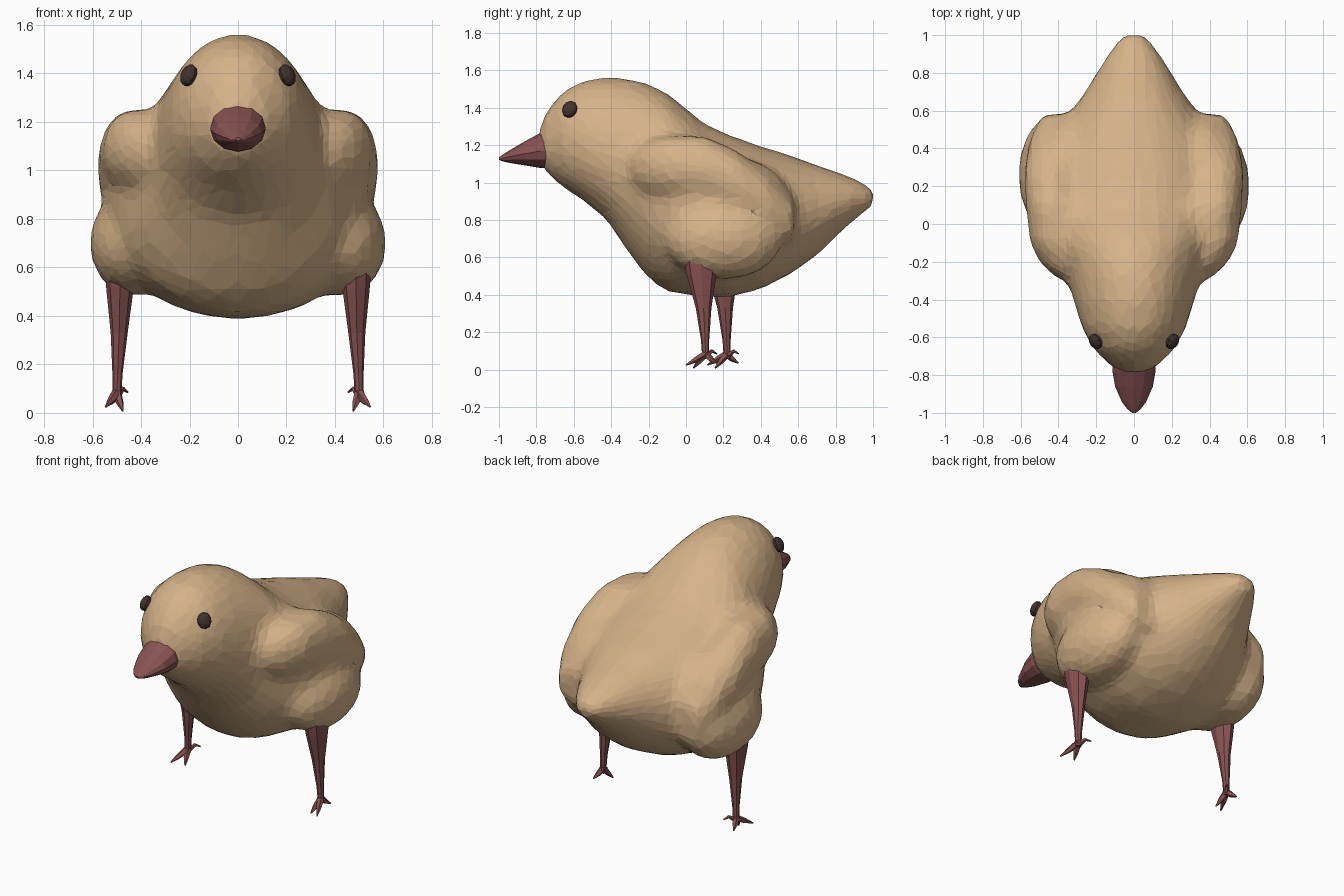
import bpy, bmesh, math
from mathutils import Vector, Matrix

if "Cube" in bpy.data.objects:
    bpy.data.objects.remove(bpy.data.objects["Cube"])


def material(name, rgb):
    m = bpy.data.materials.new(name)
    m.diffuse_color = (*rgb, 1)
    m.use_nodes = True
    m.node_tree.nodes["Principled BSDF"].inputs["Base Color"].default_value = m.diffuse_color
    return m


TAN = material("tan feathers", (0.67, 0.45, 0.25))
RED = material("dusky red", (0.25, 0.085, 0.085))
DARK = material("dark brown eye", (0.055, 0.033, 0.027))


def make_object(name, bm, mat):
    bmesh.ops.recalc_face_normals(bm, faces=bm.faces)
    me = bpy.data.meshes.new(name)
    bm.to_mesh(me)
    bm.free()
    me.materials.append(mat)
    ob = bpy.data.objects.new(name, me)
    bpy.context.collection.objects.link(ob)
    return ob


def skin(bm, rings):
    """Join rings of points into a closed tube."""
    vs = [[bm.verts.new(p) for p in r] for r in rings]
    n = len(vs[0])
    for a, b in zip(vs, vs[1:]):
        for i in range(n):
            bm.faces.new((a[i], a[(i + 1) % n], b[(i + 1) % n], b[i]))
    bm.faces.new(vs[0])
    bm.faces.new(vs[-1])


def egg_ring(y, cx, half, top, wide, bottom, n):
    """Cross-section across y, widest at height 'wide'."""
    pts = []
    for i in range(n):
        a = 2 * math.pi * i / n
        s = math.sin(a)
        h = top - wide if s > 0 else wide - bottom
        pts.append((cx + half * math.cos(a), y, wide + h * s))
    return pts


def ball(bm, centre, radii):
    bmesh.ops.create_uvsphere(bm, u_segments=16, v_segments=12, radius=1,
                              matrix=Matrix.Translation(centre) @ Matrix.Diagonal((*radii, 1)))


def rod(bm, points, radii, n=5):
    """Tapered toe through points; rings lie across its direction."""
    rings = []
    for i, p in enumerate(points):
        d = Vector(points[min(i + 1, len(points) - 1)]) - Vector(points[max(i - 1, 0)])
        m = Matrix.Translation(p) @ d.to_track_quat('Z', 'Y').to_matrix().to_4x4()
        rings.append([m @ Vector((radii[i] * math.cos(2 * math.pi * k / n),
                                  radii[i] * math.sin(2 * math.pi * k / n), 0)) for k in range(n)])
    skin(bm, rings)


# Body: head, trunk and tail as one loft (y, half width, top, widest, bottom)
trunk = [(-0.79, 0.055, 1.265, 1.20, 1.125), (-0.752, 0.125, 1.375, 1.20, 1.055),
         (-0.66, 0.218, 1.488, 1.22, 0.975), (-0.55, 0.277, 1.548, 1.20, 0.905),
         (-0.42, 0.317, 1.566, 1.14, 0.795), (-0.30, 0.352, 1.556, 1.05, 0.615),
         (-0.20, 0.41, 1.53, 0.90, 0.485), (-0.10, 0.47, 1.48, 0.82, 0.415),
         (0.00, 0.50, 1.40, 0.78, 0.40), (0.10, 0.52, 1.315, 0.76, 0.39),
         (0.22, 0.52, 1.26, 0.76, 0.385), (0.40, 0.48, 1.195, 0.77, 0.43),
         (0.55, 0.37, 1.15, 0.80, 0.505), (0.70, 0.26, 1.095, 0.85, 0.61),
         (0.82, 0.19, 1.055, 0.89, 0.73), (0.93, 0.12, 1.01, 0.92, 0.82),
         (1.015, 0.05, 0.955, 0.925, 0.885)]
body_bm = bmesh.new()
skin(body_bm, [egg_ring(y, 0, w, t, c, b, 24) for y, w, t, c, b in trunk])

# Folded wings, sloping down to the back (y, centre x, half width, centre z, half height)
wing = [(-0.29, 0.36, 0.05, 1.08, 0.07), (-0.22, 0.39, 0.10, 1.08, 0.135),
        (-0.10, 0.42, 0.135, 1.085, 0.17), (0.10, 0.43, 0.145, 1.07, 0.185),
        (0.27, 0.43, 0.155, 1.00, 0.175), (0.44, 0.41, 0.15, 0.89, 0.165),
        (0.58, 0.37, 0.12, 0.79, 0.12)]
for s, dy in ((1, 0.0), (-1, 0.06)):
    skin(body_bm, [egg_ring(y, s * x, w, z + h, z, z - h, 16) for y, x, w, z, h in wing])
    # Thigh, then flank between wing and thigh, then shoulder
    ball(body_bm, (s * 0.43, 0.20 + dy, 0.70), (0.185, 0.32, 0.22))
    ball(body_bm, (s * 0.37, 0.20, 0.88), (0.18, 0.37, 0.27))
    ball(body_bm, (s * 0.28, -0.02, 1.11), (0.16, 0.21, 0.16))
body = make_object("body", body_bm, TAN)
# Fuse the lumps into one soft, low-poly skin
mod = body.modifiers.new("fuse", 'REMESH')
mod.mode = 'VOXEL'
mod.voxel_size = 0.03
mod = body.modifiers.new("soften", 'SMOOTH')
mod.factor = 0.5
mod.iterations = 12
mod = body.modifiers.new("facets", 'DECIMATE')
mod.ratio = 0.15

# Beak
bm = bmesh.new()
beak = [(-0.70, 0.11, 1.29, 1.175, 1.075), (-0.775, 0.115, 1.268, 1.17, 1.078),
        (-0.86, 0.10, 1.222, 1.155, 1.092), (-0.94, 0.065, 1.175, 1.14, 1.105),
        (-0.98, 0.035, 1.15, 1.13, 1.114), (-1.0, 0.01, 1.136, 1.13, 1.122)]
skin(bm, [egg_ring(y, 0, w, t, c, b, 12) for y, w, t, c, b in beak])
make_object("beak", bm, RED)

# Leg rings (centre x, centre y, half width, half depth, z)
shin = [(0.485, 0.08, 0.065, 0.095, 0.61), (0.487, 0.083, 0.056, 0.08, 0.51),
        (0.49, 0.094, 0.035, 0.042, 0.33), (0.497, 0.102, 0.021, 0.022, 0.16),
        (0.50, 0.105, 0.018, 0.018, 0.06)]
for s, side, dy in ((1, "right", 0.0), (-1, "left", 0.115)):
    # Eye, flattened against the head
    bm = bmesh.new()
    turn = Vector((s * 0.8, -0.45, 0.4)).to_track_quat('Z', 'Y').to_matrix().to_4x4()
    bmesh.ops.create_uvsphere(bm, u_segments=10, v_segments=6, radius=1,
                              matrix=Matrix.Translation((s * 0.203, -0.622, 1.392))
                              @ turn @ Matrix.Diagonal((0.044, 0.048, 0.03, 1)))
    make_object(side + "_eye", bm, DARK)

    # Leg with toes; the left leg stands a little further back
    def at(x, y, z):
        return (s * x, y + dy, z)
    bm = bmesh.new()
    skin(bm, [[at(x + w * math.cos(k * math.pi / 4), y + d * math.sin(k * math.pi / 4), z)
               for k in range(8)] for x, y, w, d, z in shin])
    for tip in ((0.545, 0.0, 0.025), (0.475, 0.04, 0.008), (0.525, 0.165, 0.035)):
        mid = [(a + b) / 2 for a, b in zip(tip, (0.50, 0.10, 0.08))]
        rod(bm, [at(0.50, 0.105, 0.085), at(*mid), at(*tip)], [0.02, 0.016, 0.004])
    # Raised, hooked hind toe
    rod(bm, [at(0.50, 0.10, 0.07), at(0.475, 0.14, 0.10), at(0.455, 0.165, 0.085)],
        [0.017, 0.01, 0.004])
    make_object(side + "_leg", bm, RED)
